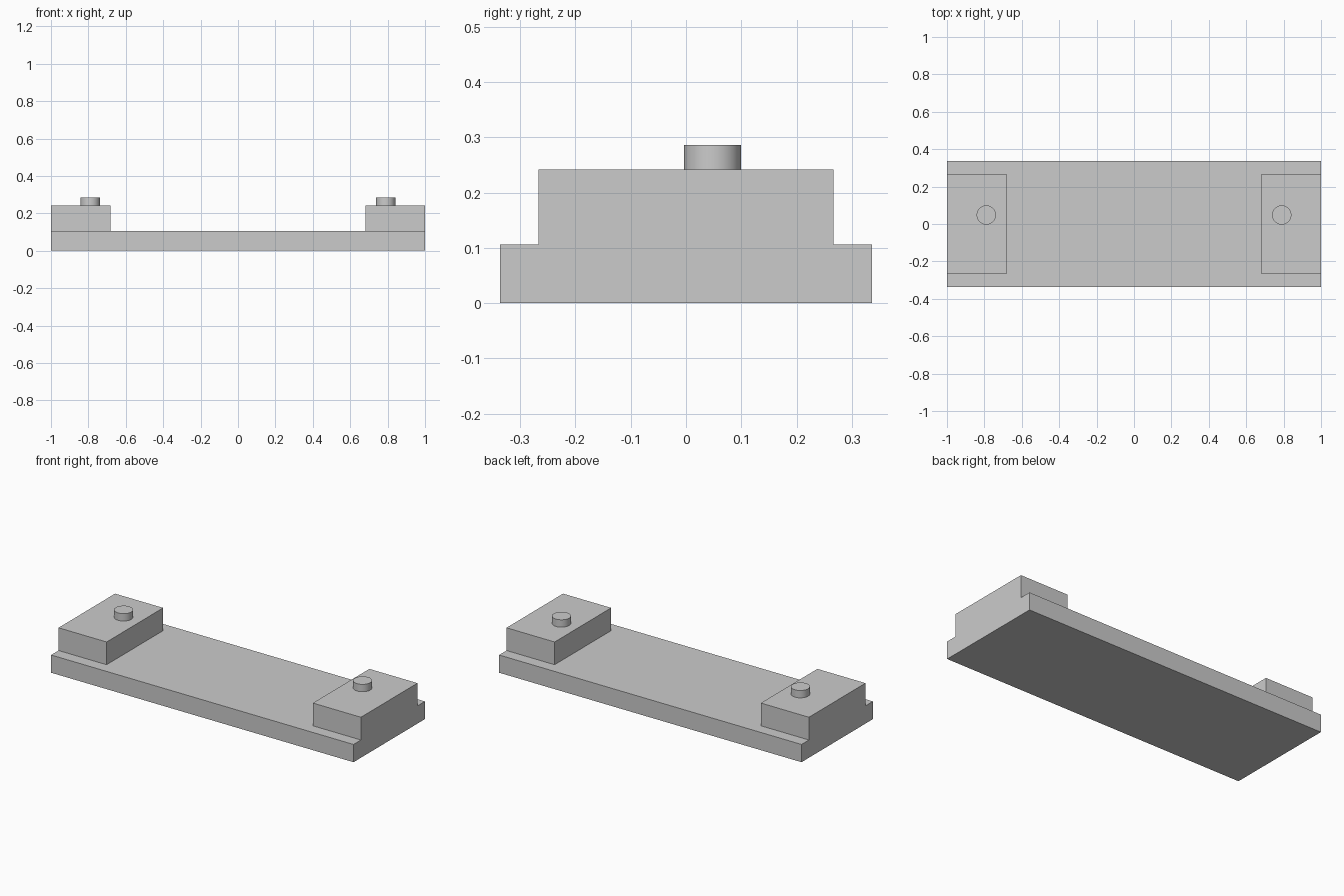
import bpy
import math

cube = bpy.data.objects.get("Cube")
if cube:
    bpy.data.objects.remove(cube, do_unlink=True)

# Single plain grey
grey = bpy.data.materials.new("plain grey")
grey.use_nodes = True
colour = (0.6, 0.6, 0.6, 1)
grey.diffuse_color = colour
grey.node_tree.nodes["Principled BSDF"].inputs["Base Color"].default_value = colour

BASE_TOP, BLOCK_TOP, PEG_TOP = 0.106, 0.242, 0.286


def finish(name):
    obj = bpy.context.object
    obj.name = name
    obj.data.materials.append(grey)
    return obj


def box(name, x0, x1, depth, z0, z1):
    bpy.ops.mesh.primitive_cube_add(size=1, location=((x0 + x1) / 2, 0, (z0 + z1) / 2))
    bpy.context.object.scale = (x1 - x0, depth, z1 - z0)
    bpy.ops.object.transform_apply(location=False, rotation=False, scale=True)
    return finish(name)


def peg(name, x, y, radius, z0, z1):
    bpy.ops.mesh.primitive_cylinder_add(vertices=48, radius=radius, depth=z1 - z0,
                                        location=(x, y, (z0 + z1) / 2))
    bpy.ops.object.shade_smooth_by_angle(angle=math.radians(30))
    return finish(name)


# Base plate
box("base_plate", -1, 1, 0.674, 0, BASE_TOP)

# Raised end block and round peg at each end
for side, s in (("left", 1), ("right", -1)):
    inner, outer = sorted((s * 0.682, s * 1.0))
    box(side + "_end_block", inner, outer, 0.534, BASE_TOP, BLOCK_TOP)
    peg(side + "_peg", s * 0.79, 0.048, 0.0515, BLOCK_TOP, PEG_TOP)
